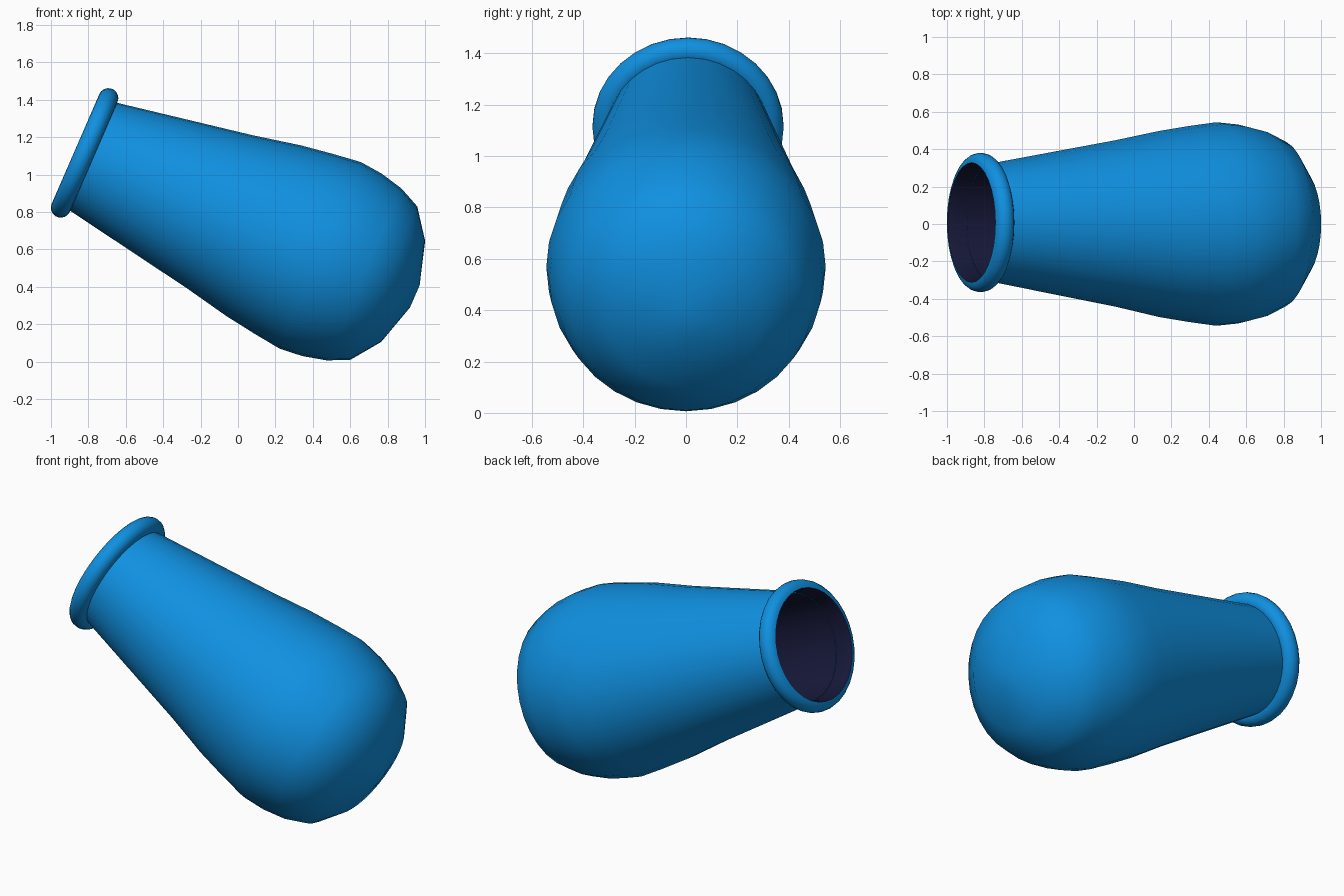
import bpy, bmesh
from math import sin, cos, pi, radians

if "Cube" in bpy.data.objects:
    bpy.data.objects.remove(bpy.data.objects["Cube"])

TILT = radians(23.5)      # barrel axis: mouth up to -x, breech down to +x
AXIS = 0.696              # distance of the axis from the origin
SEGS = 32


def material(name, rgb):
    m = bpy.data.materials.new(name)
    m.diffuse_color = (*rgb, 1)
    m.use_nodes = True
    m.node_tree.nodes["Principled BSDF"].inputs["Base Color"].default_value = m.diffuse_color
    return m


def lathe(name, profile, mat, inward=False, cap=False):
    """Revolve (along_axis, radius, sideways_shift) points about the tilted axis."""
    bm = bmesh.new()
    rings = []
    for s, r, dy in profile:
        rings.append([bm.verts.new((s, r * cos(2 * pi * j / SEGS) + dy,
                                    r * sin(2 * pi * j / SEGS)))
                      for j in range(SEGS)])
    for a, b in zip(rings, rings[1:]):
        for j in range(SEGS):
            k = (j + 1) % SEGS
            bm.faces.new((a[j], a[k], b[k], b[j]))
    if cap:
        bm.faces.new(rings[-1])
    if inward:
        bmesh.ops.reverse_faces(bm, faces=bm.faces[:])
    for f in bm.faces:
        f.smooth = True
    me = bpy.data.meshes.new(name)
    bm.to_mesh(me)
    bm.free()
    me.materials.append(mat)
    ob = bpy.data.objects.new(name, me)
    ob.rotation_euler.y = TILT
    ob.location = (AXIS * sin(TILT), 0, AXIS * cos(TILT))
    bpy.context.collection.objects.link(ob)
    return ob


blue = material("blue_paint", (0.005, 0.28, 0.75))
dark = material("dark_bore", (0.008, 0.009, 0.04))
SHIFT = 0.008             # the mouth sits slightly to one side

# Barrel: straight taper swelling into a rounded breech
barrel = [(-1.16, 0.312, SHIFT), (-0.41, 0.445, 0.003)] + [
    (s, r, 0) for s, r in [
        (-0.153, 0.498), (0.026, 0.525), (0.177, 0.544), (0.303, 0.532),
        (0.433, 0.501), (0.548, 0.447), (0.66, 0.295), (0.728, 0.065)]]
lathe("barrel", barrel, blue, cap=True)

# Rolled rim: outer half of a ring, tucked into the barrel at the back
rim = [(-1.197 + 0.053 * cos(t), 0.32 + 0.053 * sin(t), SHIFT)
       for t in (radians(180 - 20 * i) for i in range(11))]
lathe("mouth_rim", rim, blue)

# Bore: dark hollow starting at the front crest of the rim
bore = [(-1.25, 0.32, SHIFT), (-1.2, 0.306, SHIFT), (-0.5, 0.306, SHIFT)]
bore += [(-0.5 + 0.3 * sin(t), 0.306 * cos(t), SHIFT)
         for t in (radians(18 * i) for i in range(1, 5))]
lathe("bore", bore, dark, inward=True, cap=True)
